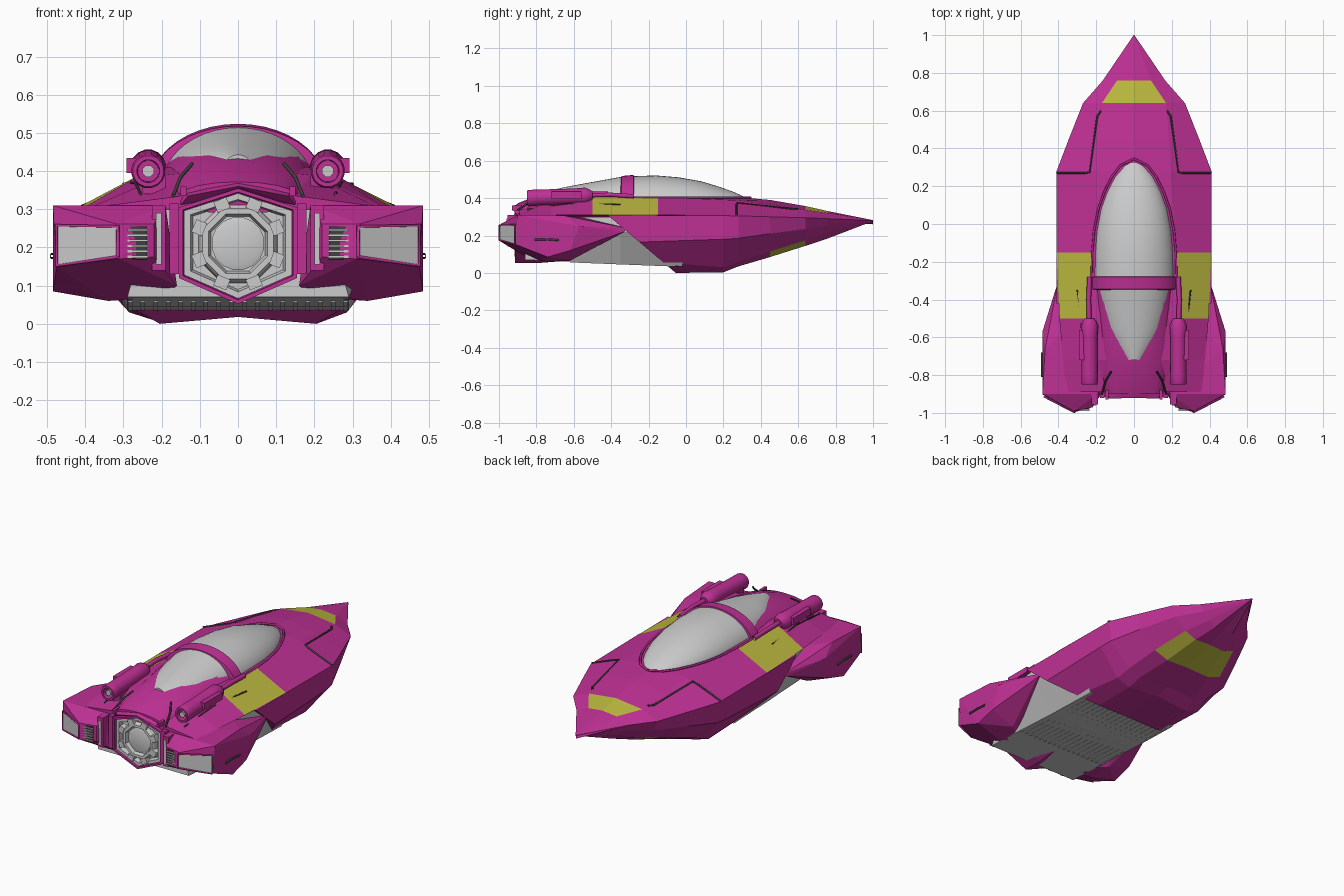
import bpy, bmesh, math
from mathutils import Vector

if "Cube" in bpy.data.objects:
    bpy.data.objects.remove(bpy.data.objects["Cube"])


def material(name, rgb):
    m = bpy.data.materials.new(name)
    m.diffuse_color = (*rgb, 1)
    m.use_nodes = True
    m.node_tree.nodes["Principled BSDF"].inputs["Base Color"].default_value = m.diffuse_color
    return m


PINK = material("magenta paint", (0.52, 0.03, 0.30))
YELLOW = material("yellow paint", (0.50, 0.48, 0.05))
DARK = material("dark seam", (0.05, 0.05, 0.05))


def finish(name, bm, mat=None, smooth=False, mirror=False):
    bmesh.ops.recalc_face_normals(bm, faces=bm.faces)
    me = bpy.data.meshes.new(name)
    bm.to_mesh(me)
    bm.free()
    ob = bpy.data.objects.new(name, me)
    bpy.context.collection.objects.link(ob)
    if mat:
        me.materials.append(mat)
    if mirror:
        ob.modifiers.new("mirror", 'MIRROR')
    if smooth:
        bpy.context.view_layer.objects.active = ob
        ob.select_set(True)
        bpy.ops.object.shade_smooth_by_angle(angle=math.radians(40))
        ob.select_set(False)
    return ob


def loft(name, rings, mat=None, smooth=False, mirror=False):
    """Skin a list of equally long closed rings and cap both ends."""
    bm = bmesh.new()
    vs = [[bm.verts.new(p) for p in r] for r in rings]
    n = len(vs[0])
    for a, b in zip(vs, vs[1:]):
        for i in range(n):
            j = (i + 1) % n
            bm.faces.new((a[i], a[j], b[j], b[i]))
    bm.faces.new(vs[0])
    bm.faces.new(vs[-1])
    return finish(name, bm, mat, smooth, mirror)


def hull(name, pts, mat=None, mirror=True):
    """Faceted solid: convex hull of a few corner points."""
    bm = bmesh.new()
    for p in pts:
        bm.verts.new(p)
    res = bmesh.ops.convex_hull(bm, input=bm.verts)
    bmesh.ops.delete(bm, geom=[v for v in res["geom_interior"] if isinstance(v, bmesh.types.BMVert)], context='VERTS')
    bmesh.ops.dissolve_limit(bm, angle_limit=0.02, verts=bm.verts, edges=bm.edges)
    return finish(name, bm, mat, mirror=mirror)


def box(name, lo, hi, mat=None, mirror=True):
    return hull(name, [(x, y, z) for x in (lo[0], hi[0]) for y in (lo[1], hi[1])
                       for z in (lo[2], hi[2])], mat, mirror)


def sym(y, half, slope=0):
    """Full ring from a half profile that starts and ends on x = 0."""
    full = half + [(-x, z) for x, z in half[-2:0:-1]]
    return [(x, y - slope * z, z) for x, z in full]


def seam(name, pts, r=0.005, mat=DARK, mirror=True):
    cu = bpy.data.curves.new(name, 'CURVE')
    cu.dimensions = '3D'
    cu.bevel_depth, cu.bevel_resolution = r, 1
    sp = cu.splines.new('POLY')
    sp.points.add(len(pts) - 1)
    for q, p in zip(sp.points, pts):
        q.co = (*p, 1)
    cu.materials.append(mat)
    ob = bpy.data.objects.new(name, cu)
    bpy.context.collection.objects.link(ob)
    if mirror:
        ob.modifiers.new("mirror", 'MIRROR')


def paint(ob, test):
    ob.data.materials.append(YELLOW)
    for f in ob.data.polygons:
        if test(f.center, f.normal):
            f.material_index = 1


# Upper hull: y, ridge z, deck break x z, side edge x z
upper = [(1.0, .282, .001, .281, .002, .28), (.76, .33, .09, .32, .165, .29),
         (.64, .357, .17, .337, .27, .295), (.45, .39, .185, .365, .345, .30),
         (.28, .405, .195, .388, .41, .305), (-.15, .42, .22, .405, .41, .31),
         (-.5, .43, .23, .405, .395, .31), (-.72, .41, .19, .39, .375, .31),
         (-.89, .37, .15, .335, .36, .308)]
deck = loft("upper_hull", [sym(y, [(0, a), (bx, bz), (cx, cz), (0, cz - .02)])
                           for y, a, bx, bz, cx, cz in upper], PINK)
paint(deck, lambda c, n: n.z > .3 and ((.64 < c.y < .76 and abs(c.x) < .11)
                                       or (-.5 < c.y < -.15 and abs(c.x) > .25)))

# Lower hull: side edge, chine, bilge, keel rail, keel centre; the tail end is cut on a slant
lower = [(1.0, .002, .28, .002, .279, .002, .278, .001, .277, .277),
         (.76, .165, .29, .14, .255, .10, .215, .06, .185, .19),
         (.64, .27, .295, .245, .235, .17, .175, .10, .145, .15),
         (.45, .345, .30, .33, .21, .23, .115, .14, .085, .09),
         (.28, .41, .305, .40, .185, .27, .06, .19, .035, .045),
         (.20, .41, .306, .405, .18, .285, .03, .20, .003, .02),
         (-.055, .41, .31, .41, .165, .30, .055, .205, .0, .018)]
keel = loft("lower_hull", [sym(s[0], [(0, s[2])] + [(s[i], s[i + 1]) for i in (1, 3, 5, 7)] + [(0, s[9])],
                               1.18 if s[0] < 0 else 0) for s in lower], PINK)
paint(keel, lambda c, n: .45 < c.y < .64 and n.z < -.3 and abs(c.x) < .22)

# Grey belly between the keel and the engine, with fine slats
loft("belly", [sym(y, [(0, .3), (w, .30), (w, .22), (.29, z), (0, z)])
               for y, w, z in ((-.02, .40, .035), (-.35, .395, .045), (-.62, .36, .06), (-.86, .25, .07))])
for i in range(9):
    x = .012 + i * .033
    hull("belly_slat", [(x + dx, y, z + dz) for dx in (0, .012) for dz in (-.004, .01)
                        for y, z in ((-.06, .038), (-.62, .06))])

# Side pods and their details
hull("side_pod", [(.405, -.32, .24), (.41, -.33, .22), (.25, -.36, .24), (.485, -.57, .25),
                  (.47, -.66, .308), (.485, -.9, .31), (.485, -.62, .12), (.485, -.74, .085),
                  (.34, -.62, .065), (.34, -.76, .06), (.2, -.74, .07), (.48, -.905, .26),
                  (.475, -.905, .15), (.32, -.99, .262), (.31, -.995, .17), (.22, -.97, .262),
                  (.22, -.97, .175), (.19, -.9, .31), (.16, -.88, .1), (.2, -.4, .28)], PINK)
A, B = Vector((.315, -.992, 0)), Vector((.475, -.909, 0))
hull("exhaust_panel", [(p.x, p.y + dy, z) for dy in (-.004, .03)
                       for p, zs in ((A, (.175, .255)), (B, (.152, .258))) for z in zs])
seam("panel_frame", [(.315, -.997, .175), (.475, -.914, .152), (.475, -.914, .258),
                     (.315, -.997, .255), (.315, -.997, .175)], .005, PINK)
box("vent_backing", (.238, -.983, .168), (.288, -.94, .255), DARK)
for i in range(6):
    z = .173 + i * .014
    box("vent_slat", (.236, -.99, z), (.29, -.96, z + .006))
box("inner_fin", (.19, -.955, .14), (.225, -.85, .31), PINK)
box("inner_strip", (.2, -.96, .155), (.215, -.9, .29))
box("inner_bracket", (.155, -.92, .13), (.18, -.8, .315), PINK)
seam("pod_slot", [(.487, -.68, .175), (.487, -.74, .18), (.487, -.81, .178)], .006)

# Hexagonal main engine, stepped inwards
HEX = [(0, .355), (.155, .305), (.155, .12), (0, .052), (-.155, .12), (-.155, .305)]


def hexring(y, s):
    return [(x * s, y, .21 + (z - .21) * s) for x, z in HEX]


loft("engine_shroud", [hexring(-.6, .9), hexring(-.8, 1), hexring(-.915, 1), hexring(-.915, .93),
                       hexring(-.87, .91)], PINK)
loft("engine_frame", [hexring(y, s) for y, s in ((-.86, .91), (-.905, .91), (-.905, .8), (-.88, .76))])


def tube(name, x, n, stations, mat=None, smooth=True, mirror=False):
    """Turned part along y: stations are y, radius, centre z."""
    off = math.pi / n
    return loft(name, [[(x + r * math.cos(off + 2 * math.pi * i / n), y,
                         z + r * math.sin(off + 2 * math.pi * i / n)) for i in range(n)]
                       for y, r, z in stations], mat, smooth, mirror)


tube("engine_nozzle", 0, 8, [(-.86, .115, .21), (-.9, .108, .21), (-.912, .1, .21), (-.912, .084, .21),
                             (-.89, .077, .21)], None, False)
tube("engine_core", 0, 16, [(-.88, .07, .21), (-.895, .07, .21), (-.9, .055, .21)])
for i in range(8):
    a = math.pi * (i + .5) / 4
    c, s = math.cos(a), math.sin(a)
    hull("engine_clamp", [(c * r - s * t, y, .21 + s * r + c * t) for r in (.095, .125)
                          for t in (-.018, .018) for y in (-.87, -.917)], None, False)


# Canopy: half-elliptical lofts, stations y, half width, top z
def dome(name, stations, mat=None, base=.38, n=20):
    loft(name, [[(w * math.cos(math.pi * i / n), y, min(base, t - .02) + (t - min(base, t - .02)) *
                  math.sin(math.pi * i / n) ** 1.1) for i in range(n + 1)]
                for y, w, t in stations], mat, True)


glass = [(.335, .012, .395), (.31, .06, .408), (.25, .105, .435), (.17, .145, .463), (.08, .177, .49),
         (-.04, .2, .511), (-.16, .21, .521), (-.29, .212, .517)]
dome("windscreen", glass)
dome("canopy_frame", [(-.275, .2, .505), (-.28, .225, .524), (-.345, .225, .518), (-.35, .2, .5)], PINK)
dome("rear_canopy", [(-.34, .195, .515), (-.45, .18, .495), (-.55, .155, .477), (-.64, .12, .46),
                     (-.72, .05, .443)])
dome("rear_fairing", [(-.34, .225, .495), (-.5, .22, .472), (-.65, .20, .448), (-.78, .18, .42),
                      (-.9, .15, .372)], PINK, .34, 8)
seam("canopy_seam", [(0, .345, .402)] + [(w + .012, y, .404) for y, w, t in glass[1:]], .006, PINK)

# Twin guns on the shoulders
tube("gun_body", .235, 16, [(-.5, .025, .412), (-.515, .036, .411), (-.54, .047, .41), (-.6, .043, .409),
                            (-.8, .044, .402), (-.84, .045, .4), (-.85, .041, .4), (-.85, .03, .4),
                            (-.8, .028, .4)], PINK, True, True)
tube("gun_core", .235, 8, [(-.79, .016, .4), (-.845, .016, .4)], None, True, True)
box("gun_lug", (.265, -.72, .395), (.292, -.56, .435), PINK)
box("gun_mount", (.19, -.8, .34), (.25, -.53, .39), PINK)
seam("gun_feed", [(.235, -.28, .41), (.24, -.4, .418), (.237, -.52, .415)], .013, PINK)

# Panel seams on the deck
seam("bow_seam", [(.175, .6, .343), (.195, .57, .342), (.235, .275, .374), (.26, .27, .366), (.41, .27, .307)])
seam("rear_deck_seam", [(.3, -.35, .366), (.27, -.62, .37), (.255, -.85, .34)], .004)
seam("tail_seam", [(.12, -.78, .42), (.15, -.83, .385), (.17, -.9, .335)], .005)
hull("tail_lip", [(0, -.92, .36), (0, -.86, .385), (.15, -.9, .312), (.15, -.86, .35), (0, -.86, .34),
                  (.13, -.925, .335)], PINK)
box("tail_peg", (.135, -.93, .335), (.15, -.88, .36), PINK)
